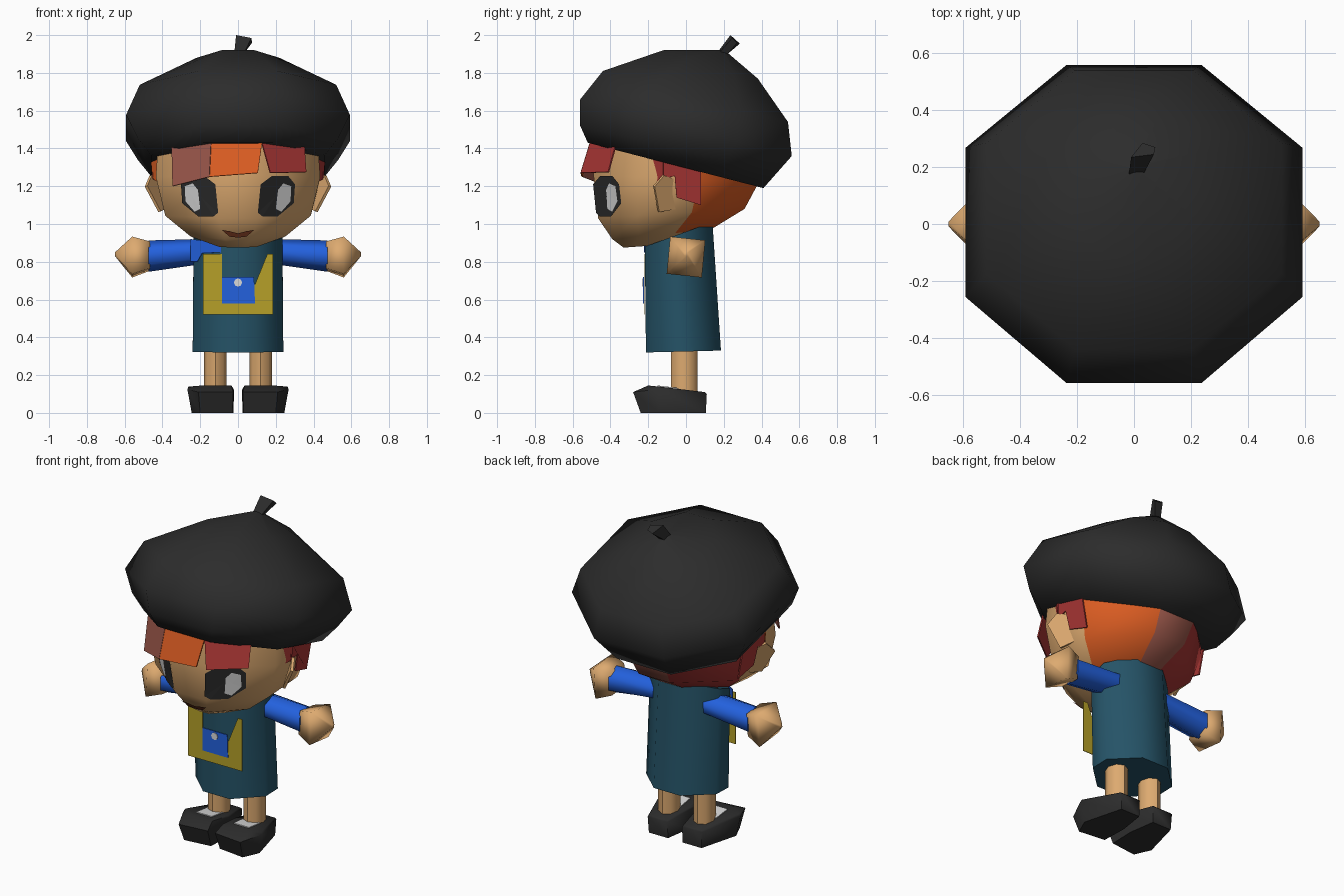
import bpy, math
from mathutils import Vector
from mathutils.bvhtree import BVHTree

if "Cube" in bpy.data.objects:
    bpy.data.objects.remove(bpy.data.objects["Cube"])


def colour(name, hexa):
    rgb = [int(hexa[i:i + 2], 16) / 255 for i in (0, 2, 4)]
    lin = [c / 12.92 if c < 0.04045 else ((c + 0.055) / 1.055) ** 2.4 for c in rgb]
    m = bpy.data.materials.new(name)
    m.diffuse_color = (*lin, 1)
    m.use_nodes = True
    m.node_tree.nodes["Principled BSDF"].inputs["Base Color"].default_value = m.diffuse_color
    return m


CHARCOAL = colour("charcoal", "2C2C2C")
TEAL = colour("teal", "255367")
BLUE = colour("blue", "2361DE")
YELLOW = colour("mustard", "B6A028")
SKIN = colour("skin", "DDAA70")
ORANGE = colour("orange", "DA5C22")
RED = colour("red", "A63533")
RUST = colour("rust brown", "9A574A")
WHITE = colour("white", "DADADA")
MOUTH = colour("mouth brown", "7C3B22")


def make(name, verts, faces, mats, angle=0):
    me = bpy.data.meshes.new(name)
    me.from_pydata([tuple(v) for v in verts], [], faces)
    for m in mats:
        me.materials.append(m)
    me.update()
    if angle:
        me.shade_smooth()
        me.set_sharp_from_angle(angle=math.radians(angle))
    ob = bpy.data.objects.new(name, me)
    bpy.context.collection.objects.link(ob)
    return ob


def loft(name, rings, mats, angle=0):
    """Skin equal-length rings (counter-clockwise, bottom to top) and cap both ends."""
    n = len(rings[0])
    verts = [p for r in rings for p in r]
    faces = [(k * n + i, k * n + (i + 1) % n, (k + 1) * n + (i + 1) % n, (k + 1) * n + i)
             for k in range(len(rings) - 1) for i in range(n)]
    faces += [tuple(range(n))[::-1], tuple(range(len(verts) - n, len(verts)))]
    return make(name, verts, faces, mats, angle)


def octagon(front, back, w, edge, t1, t2):
    """Tilted eight-sided ring from its front and back (y, z) and half width."""
    def p(x, t):
        return (x, front[0] + (back[0] - front[0]) * t, front[1] + (back[1] - front[1]) * t)
    return [p(-w * edge, 0), p(w * edge, 0), p(w, t1), p(w, t2),
            p(w * edge, 1), p(-w * edge, 1), p(-w, t2), p(-w, t1)]


def ring_x(x, ry, rz, cz, n, turn):
    return [(x, ry * math.cos(turn + i * math.tau / n), cz + rz * math.sin(turn + i * math.tau / n))
            for i in range(n)]


def mirrored(pts, s):
    pts = [(s * p[0], *p[1:]) for p in pts]
    return pts if s > 0 else pts[::-1]


# Beret with a little stalk
hat = [((-.52, 1.43), (.41, 1.19), .46), ((-.56, 1.52), (.485, 1.275), .53),
       ((-.56, 1.66), (.56, 1.36), .592), ((-.44, 1.81), (.54, 1.54), .52),
       ((-.12, 1.92), (.38, 1.77), .22), ((.18, 1.922), (.21, 1.915), .015)]
loft("beret", [octagon(f, b, w, .4, .27, .74) for f, b, w in hat], [CHARCOAL], 60)
loft("beret_stalk", [[(-.02, .16, 1.9), (.03, .17, 1.9), (.03, .22, 1.9), (-.01, .22, 1.9)],
                     [(-.01, .235, 2.0), (.07, .245, 1.985), (.075, .27, 1.96), (.03, .285, 1.955)]],
     [CHARCOAL])

# Head, with the back panels coloured as hair
head_rings = [((-.33, .875), (-.12, .89), .10), ((-.39, .92), (.13, .97), .25),
              ((-.465, 1.03), (.31, 1.08), .385), ((-.49, 1.26), (.385, 1.22), .435),
              ((-.47, 1.5), (.38, 1.42), .42)]
head = loft("head", [octagon(f, b, w, .28, .27, .64) for f, b, w in head_rings],
            [SKIN, ORANGE, RUST, RED], 60)
for f in head.data.polygons:
    c = f.center
    if f.normal.y > .25 and c.z > 1:
        f.material_index = 1 if c.x > .1 else 3 if c.x < -.1 else 2
tree = BVHTree.FromPolygons([v.co for v in head.data.vertices],
                            [tuple(f.vertices) for f in head.data.polygons])


def decal(name, outline, mat, lift):
    """Fan of faces laid on the front of the head from an (x, z) outline."""
    cx = sum(p[0] for p in outline) / len(outline)
    cz = sum(p[1] for p in outline) / len(outline)
    verts = []
    for x, z in outline + [(cx, cz)]:
        hit, normal, _, _ = tree.ray_cast(Vector((x, -2, z)), Vector((0, 1, 0)))
        verts.append(hit + Vector((0, -lift, 0)))
    n = len(outline)
    ob = make(name, verts, [(i, (i + 1) % n, n) for i in range(n)], [mat])
    if ob.data.polygons[0].normal.y > 0:
        ob.data.flip_normals()


# Eyes, glints and mouth
eye = [(.302, 1.21), (.265, 1.255), (.18, 1.255), (.12, 1.21), (.105, 1.06),
       (.13, 1.04), (.21, 1.04), (.295, 1.11)]
glint = [(.282, 1.2), (.24, 1.215), (.212, 1.18), (.2, 1.08), (.23, 1.065), (.278, 1.12)]
for s, side in ((-1, "left"), (1, "right")):
    decal(side + "_eye", mirrored(eye, s), CHARCOAL, .008)
    decal(side + "_eye_glint", mirrored(glint, s), WHITE, .014)
    decal(side + "_mouth", mirrored([(0, .928), (.045, .933), (.085, .968), (.045, .962), (0, .95)], s),
          MOUTH, .012)


def plate(name, pts, mat, thick=.008):
    ob = make(name, pts, [tuple(range(len(pts)))], [mat])
    mod = ob.modifiers.new("thickness", 'SOLIDIFY')
    mod.thickness, mod.offset = thick, 0
    return ob


# Fringe locks hanging out from under the beret
plate("fringe_middle", [(-.15, -.55, 1.25), (.105, -.555, 1.27), (.13, -.5, 1.45), (-.14, -.5, 1.45)], ORANGE)
plate("fringe_right", [(.17, -.555, 1.27), (.36, -.41, 1.275), (.35, -.37, 1.42), (.12, -.5, 1.45)], RED)
plate("fringe_left", [(-.345, -.42, 1.2), (-.15, -.55, 1.25), (-.14, -.5, 1.45), (-.35, -.37, 1.42)], RUST)
for s, side, mat in ((1, "right", RED), (-1, "left", ORANGE)):
    # side hair: a front lock and a flat panel behind it
    plate(side + "_temple_lock", mirrored([(.40, -.19, 1.21), (.45, -.12, 1.24), (.46, -.12, 1.36),
                                           (.37, -.27, 1.39)], s), mat)
    plate(side + "_side_hair", mirrored([(.447, -.13, 1.235), (.447, -.06, 1.255), (.425, -.05, 1.14),
                                         (.41, .08, 1.10), (.45, .08, 1.32), (.45, -.13, 1.36)], s), RED)

# Ears: thin blades flaring out towards the front
for s, side in ((1, "right"), (-1, "left")):
    plate(side + "_ear", mirrored([(.487, -.17, 1.2), (.462, -.12, 1.258), (.415, -.05, 1.235),
                                   (.385, -.06, 1.08), (.415, -.145, 1.065)], s), SKIN, .016)

# Tunic
loft("tunic", [octagon((-.212, .32), (.185, .33), .24, .38, .35, .65),
               octagon((-.218, .88), (.14, 1.01), .235, .38, .35, .65)], [TEAL], 70)

# Bib, pocket flap and badge
Y = -.221
plate("bib", [(x, Y, z) for x, z in ((-.185, .52), (.185, .52), (.185, .84), (.155, .84), (.09, .68),
                                     (-.085, .68), (-.085, .84), (-.185, .84))], YELLOW, .004)
plate("bib_pocket", [(x, Y - .004, z) for x, z in ((-.085, .58), (.09, .58), (.085, .72), (-.085, .72))],
      BLUE, .004)
plate("pocket_badge", [(.022 * math.cos(i * math.tau / 8), Y - .008, .69 + .022 * math.sin(i * math.tau / 8))
                       for i in range(8)], WHITE, .004)
plate("sleeve_fold", [(-.25, -.1, .8), (-.215, -.14, .8), (-.19, -.165, .845), (-.09, -.221, .85),
                      (-.09, -.221, .9), (-.25, -.1, .92)], BLUE, .004)

# Arms, hands, legs and shoes
for s, side in ((1, "right"), (-1, "left")):
    def part(name, rings, mat, angle=0):
        loft(side + "_" + name, [mirrored(r, s) for r in rings], [mat], angle)

    part("sleeve", [ring_x(.12, .09, .062, .86, 6, math.pi / 6),
                    ring_x(.475, .088, .083, .83, 6, math.pi / 6)], BLUE, 75)
    q = math.pi / 4 - .1
    part("hand", [ring_x(.465, .095, .1, .83, 4, q), ring_x(.56, .132, .14, .825, 4, q),
                  ring_x(.652, .012, .012, .84, 4, q)], SKIN, 180)
    part("leg", [[(.12 + .06 * math.cos(i * math.tau / 8), -.01 + .07 * math.sin(i * math.tau / 8), z)
                  for i in range(8)] for z in (.08, .4)], SKIN, 50)
    # shoe: sole, widest line, and a top sloping up to the toe
    sole = [(.18, .105), (.05, .105), (.025, -.06), (.03, -.22), (.2, -.24), (.245, -.14)]
    wide = [(.185, .11, .1), (.05, .11, .1), (.02, -.06, .12), (.025, -.26, .11), (.21, -.28, .11),
            (.268, -.15, .125)]
    top = [(.18, .1, .11), (.055, .1, .11), (.025, -.06, .129), (.035, -.2, .145), (.19, -.2, .145),
           (.262, -.14, .139)]
    part("shoe", [[(x, y, 0) for x, y in sole][::-1], wide[::-1], top[::-1]], CHARCOAL, 60)
    plate(side + "_sock", mirrored([(.075, -.15, .1425), (.18, -.15, .1425), (.18, -.04, .1297),
                                    (.07, -.04, .1297)], s), WHITE, .005)
